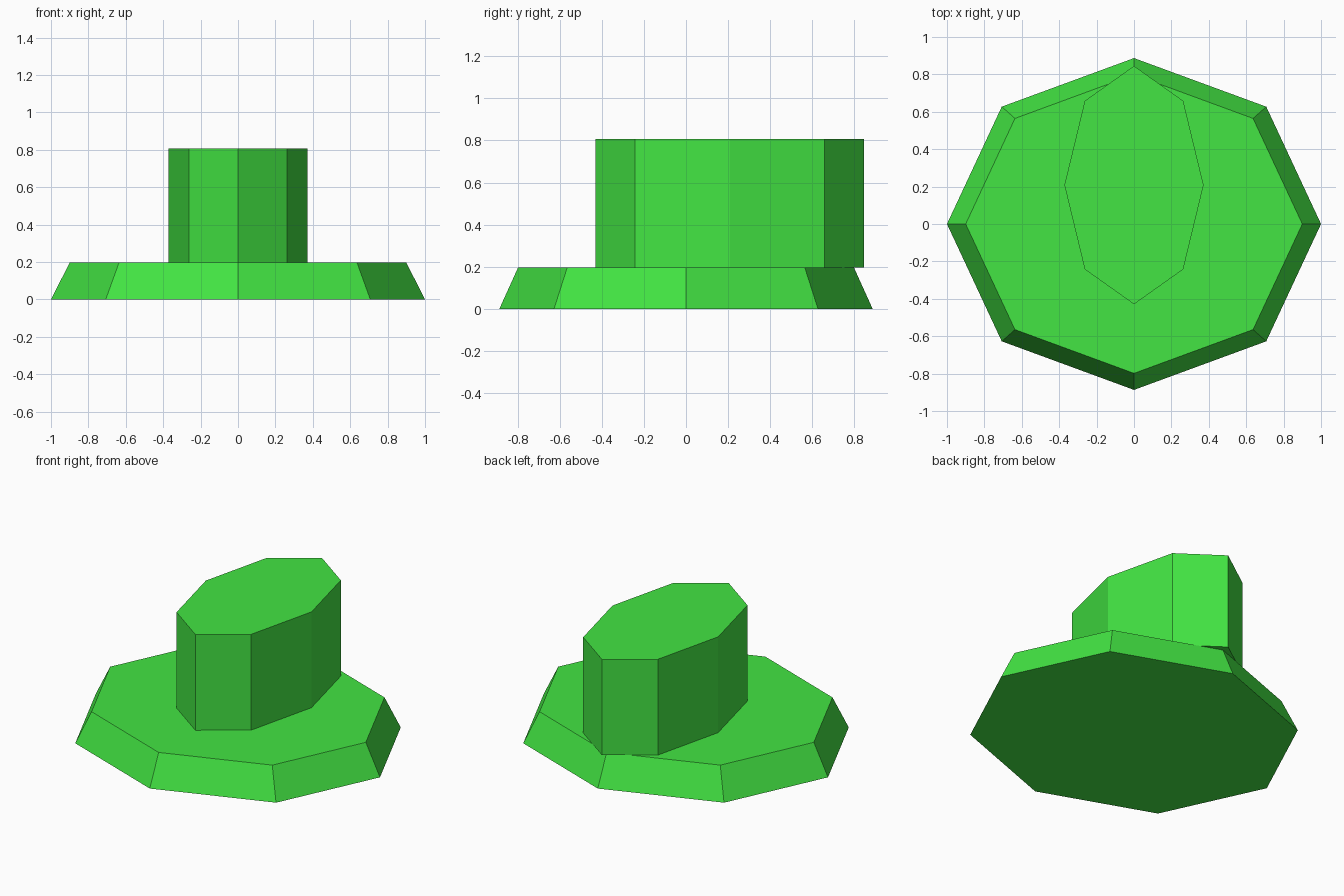
import bpy, bmesh, math

if "Cube" in bpy.data.objects:
    bpy.data.objects.remove(bpy.data.objects["Cube"])

green = bpy.data.materials.new("bright green")
green.diffuse_color = (0.056, 0.78, 0.056, 1)
green.use_nodes = True
green.node_tree.nodes["Principled BSDF"].inputs["Base Color"].default_value = green.diffuse_color


def octagon_prism(name, center_y, rx, ry, z0, z1, taper=1.0):
    """Closed eight-sided elliptical prism with corners on the axes."""
    bm = bmesh.new()
    rings = []
    for z, s in ((z0, 1.0), (z1, taper)):
        rings.append([bm.verts.new((rx * s * math.cos(i * math.pi / 4),
                                    center_y + ry * s * math.sin(i * math.pi / 4), z))
                      for i in range(8)])
    low, high = rings
    bm.faces.new(low[::-1])
    bm.faces.new(high)
    for i in range(8):
        j = (i + 1) % 8
        bm.faces.new((low[i], low[j], high[j], high[i]))
    mesh = bpy.data.meshes.new(name)
    bm.to_mesh(mesh)
    bm.free()
    mesh.materials.append(green)
    obj = bpy.data.objects.new(name, mesh)
    bpy.context.collection.objects.link(obj)
    return obj


# Wide sloping brim
octagon_prism("brim", 0, 1.0, 0.887, 0, 0.196, taper=0.9)
# Tall crown, set back so it overhangs the brim's rear edge
octagon_prism("crown", 0.208, 0.372, 0.637, 0.196, 0.806)
